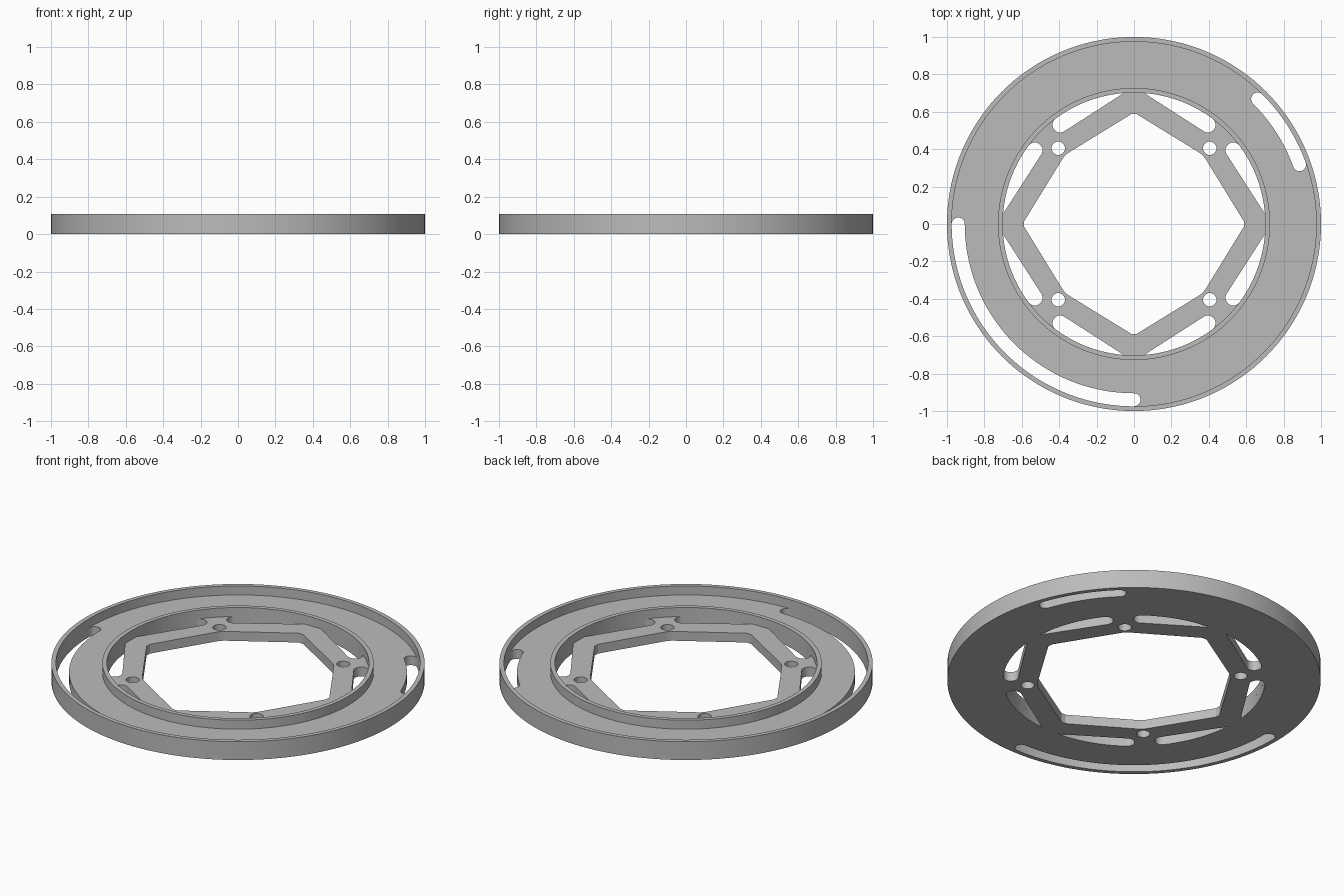
import bpy
import bmesh
from math import cos, sin, pi, radians, atan2, hypot

if "Cube" in bpy.data.objects:
    bpy.data.objects.remove(bpy.data.objects["Cube"])

PLATE_TOP, RIM_TOP = 0.055, 0.108
OUTER, OUTER_IN = 1.0, 0.975
COLLAR, COLLAR_IN = 0.727, 0.702

grey = bpy.data.materials.new("plain grey")
grey.use_nodes = True
grey.diffuse_color = (0.5, 0.5, 0.5, 1)
grey.node_tree.nodes["Principled BSDF"].inputs["Base Color"].default_value = (0.5, 0.5, 0.5, 1)


def arc(cx, cy, r, a0, a1, n):
    """Points along an arc, angles in degrees."""
    steps = [radians(a0 + (a1 - a0) * i / n) for i in range(n + 1)]
    return [(cx + r * cos(a), cy + r * sin(a)) for a in steps]


def circle(r, n=144, cx=0, cy=0):
    return arc(cx, cy, r, 0, 360, n)[:-1]


def curved_slot(r, half, a0, a1):
    """Round-ended slot following a circle of radius r."""
    c0, c1 = radians(a0), radians(a1)
    n = int((a1 - a0) / 2.5)
    return (arc(0, 0, r + half, a0, a1, n)
            + arc(r * cos(c1), r * sin(c1), half, a1, a1 + 180, 12)[1:]
            + arc(0, 0, r - half, a1, a0, n)[1:]
            + arc(r * cos(c0), r * sin(c0), half, a0 + 180, a0 + 360, 12)[1:-1])


def extrude_outline(name, loops, z0, z1):
    """Fill closed loops (inner loops become holes) and extrude from z0 to z1."""
    curve = bpy.data.curves.new(name + "_outline", "CURVE")
    curve.dimensions = "2D"
    curve.fill_mode = "BOTH"
    curve.extrude = (z1 - z0) / 2
    for loop in loops:
        spline = curve.splines.new("POLY")
        spline.points.add(len(loop) - 1)
        for point, (x, y) in zip(spline.points, loop):
            point.co = (x, y, 0, 1)
        spline.use_cyclic_u = True
    helper = bpy.data.objects.new(name + "_outline", curve)
    bpy.context.collection.objects.link(helper)
    bpy.context.view_layer.update()
    deps = bpy.context.evaluated_depsgraph_get()
    mesh = bpy.data.meshes.new_from_object(helper.evaluated_get(deps))
    bpy.data.objects.remove(helper)

    bm = bmesh.new()
    bm.from_mesh(mesh)
    bmesh.ops.remove_doubles(bm, verts=bm.verts, dist=0.0002)
    bmesh.ops.translate(bm, verts=bm.verts, vec=(0, 0, (z0 + z1) / 2))
    bmesh.ops.recalc_face_normals(bm, faces=bm.faces)
    bm.to_mesh(mesh)
    bm.free()
    mesh.name = name
    mesh.materials.clear()
    mesh.materials.append(grey)
    obj = bpy.data.objects.new(name, mesh)
    bpy.context.collection.objects.link(obj)
    bpy.ops.object.select_all(action="DESELECT")
    obj.select_set(True)
    bpy.context.view_layer.objects.active = obj
    bpy.ops.object.shade_smooth_by_angle(angle=radians(30))
    return obj


def quarter_turn(loop, k):
    for _ in range(k):
        loop = [(-y, x) for x, y in loop]
    return loop


# Eight-sided central opening with blunted corners
corner = [(0.587, 0.015), (0.38, 0.352), (0.372, 0.362), (0.362, 0.372), (0.352, 0.38), (0.015, 0.587)]
opening = [p for k in range(4) for p in quarter_turn(corner, k)]

# Teardrop window: collar arc, round end, straight edge back to the tip
cx, cy, cap = 0.395, 0.53, 0.036
end = atan2(cy, cx) * 180 / pi
cap = COLLAR_IN - hypot(cx, cy)
window = (arc(0, 0, COLLAR_IN, 85.5, end, 24)
          + arc(cx, cy, cap, end, -122.4, 14)[1:])
mirrored = [(y, x) for x, y in window]

# Base plate with all its cut-outs
loops = [circle(OUTER), opening]
for k in range(4):
    loops += [quarter_turn(window, k), quarter_turn(mirrored, k)]
    loops.append(quarter_turn(circle(0.036, 32, 0.405, 0.405), k))
loops.append(curved_slot(0.94, 0.035, 180, 270))
loops.append(curved_slot(0.94, 0.035, 19.7, 45.3))
extrude_outline("base_plate", loops, 0, PLATE_TOP)

# Raised walls
extrude_outline("outer_rim", [circle(OUTER), circle(OUTER_IN)], PLATE_TOP, RIM_TOP)
extrude_outline("inner_collar", [circle(COLLAR), circle(COLLAR_IN)], PLATE_TOP, RIM_TOP)
